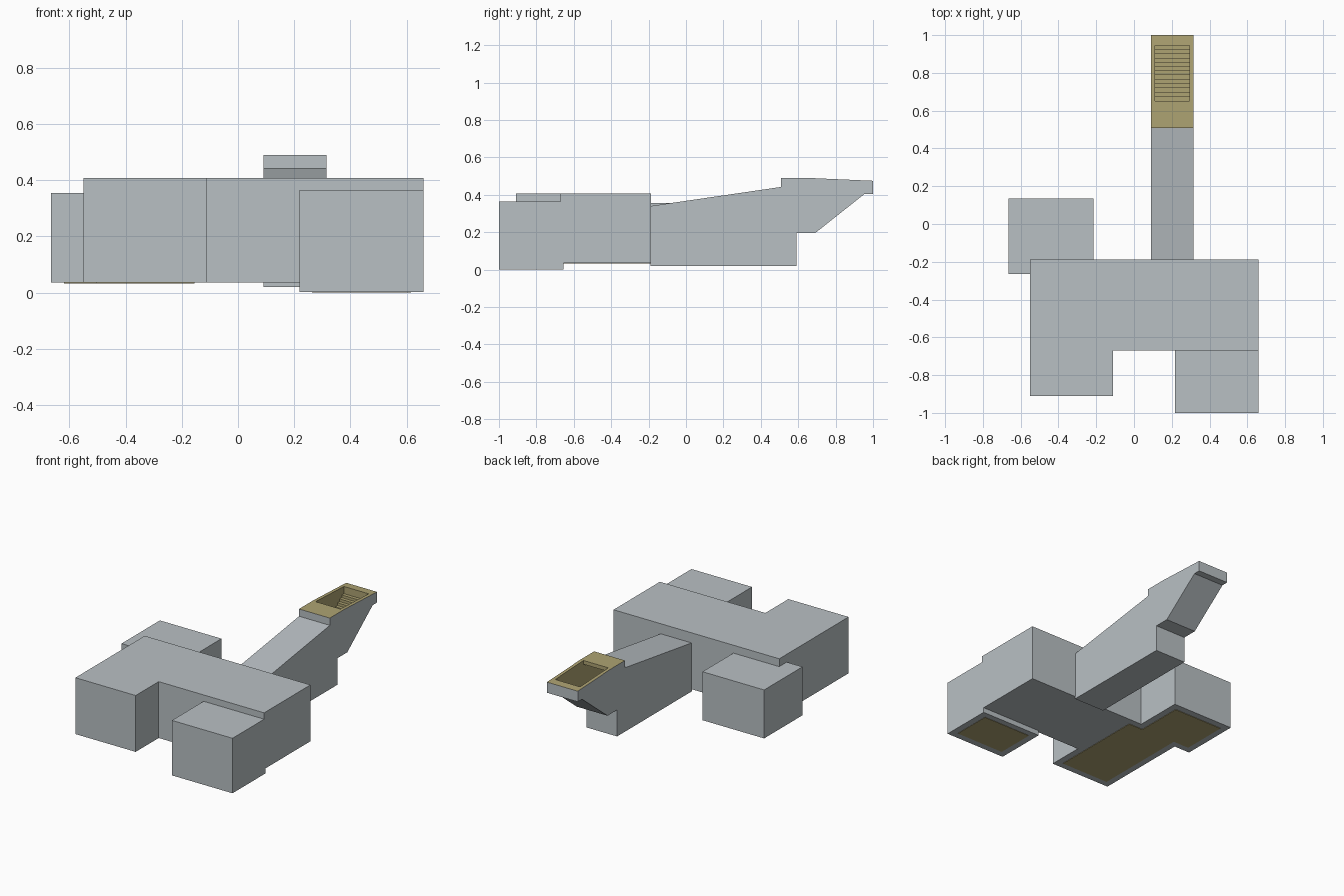
import bpy
import bmesh
from mathutils import Vector

if "Cube" in bpy.data.objects:
    bpy.data.objects.remove(bpy.data.objects["Cube"])


def material(name, rgb):
    m = bpy.data.materials.new(name)
    m.use_nodes = True
    m.diffuse_color = (*rgb, 1)
    m.node_tree.nodes["Principled BSDF"].inputs["Base Color"].default_value = (*rgb, 1)
    return m


GREY = material("concrete grey", (0.485, 0.527, 0.552))
OLIVE = material("olive tan", (0.423, 0.366, 0.171))


def prism(name, outline, low, high, mats, axis="z"):
    """Extrude an outline: (x, y) along z, or (y, z) along x."""
    bm = bmesh.new()
    place = (lambda a, b: (a, b, low)) if axis == "z" else (lambda a, b: (low, a, b))
    face = bm.faces.new([bm.verts.new(place(a, b)) for a, b in outline])
    side = bmesh.ops.extrude_face_region(bm, geom=[face])["geom"]
    step = Vector((0, 0, high - low)) if axis == "z" else Vector((high - low, 0, 0))
    bmesh.ops.translate(bm, vec=step, verts=[v for v in side if isinstance(v, bmesh.types.BMVert)])
    bmesh.ops.recalc_face_normals(bm, faces=bm.faces)
    mesh = bpy.data.meshes.new(name)
    bm.to_mesh(mesh)
    bm.free()
    for m in mats:
        mesh.materials.append(m)
    obj = bpy.data.objects.new(name, mesh)
    bpy.context.scene.collection.objects.link(obj)
    return obj


def rect(x0, x1, y0, y1):
    return [(x0, y0), (x1, y0), (x1, y1), (x0, y1)]


# Rooms: an L-shaped hall with two side rooms
hall = [(-0.55, -0.91), (-0.11, -0.91), (-0.11, -0.67), (0.66, -0.67),
        (0.66, -0.187), (-0.55, -0.187)]
prism("main_hall", hall, 0.035, 0.407, [GREY])
prism("front_room", rect(0.218, 0.66, -1.0, -0.655), 0.002, 0.365, [GREY])
prism("back_room", rect(-0.665, -0.215, -0.265, 0.135), 0.035, 0.355, [GREY])

# Floor plates on the undersides
hall_floor = [(-0.505, -0.865), (-0.155, -0.865), (-0.155, -0.23), (-0.26, -0.23),
              (-0.26, 0.09), (-0.62, 0.09), (-0.62, -0.22), (-0.505, -0.22)]
prism("hall_floor", hall_floor, 0.032, 0.037, [OLIVE])
prism("front_room_floor", rect(0.263, 0.615, -0.955, -0.695), 0.0, 0.004, [OLIVE])

# Stairwell shell, with an olive rim on top of the exit
shell = [(-0.19, 0.02), (0.59, 0.02), (0.59, 0.195), (0.69, 0.195), (0.955, 0.405),
         (1.0, 0.405), (1.0, 0.475), (0.66, 0.49), (0.508, 0.49), (0.508, 0.442),
         (-0.19, 0.34)]
stairwell = prism("stairwell", shell, 0.09, 0.315, [GREY, OLIVE], "x")
for p in stairwell.data.polygons:
    if p.normal.z > 0.9 and p.center.y > 0.5:
        p.material_index = 1

# Hollow inside of the stairwell, stepped along its floor
steps, run, rise = 12, 0.0225, 0.0175
hollow = [(0.1, 0.05), (0.565, 0.05), (0.565, 0.22)]
for i in range(steps):
    y, z = 0.675 + i * run, 0.22 + i * rise
    hollow += [(y, z), (y, z + rise)]
hollow += [(0.945, 0.22 + steps * rise), (0.945, 0.6), (0.65, 0.6), (0.65, 0.465),
           (0.53, 0.465), (0.53, 0.42), (0.1, 0.355)]
cutter = prism("stairwell_hollow", hollow, 0.112, 0.293, [OLIVE], "x")
cutter.hide_render = True
cutter.hide_viewport = True
cut = stairwell.modifiers.new("hollow", "BOOLEAN")
cut.operation = "DIFFERENCE"
cut.solver = "EXACT"
cut.material_mode = "TRANSFER"
cut.object = cutter
